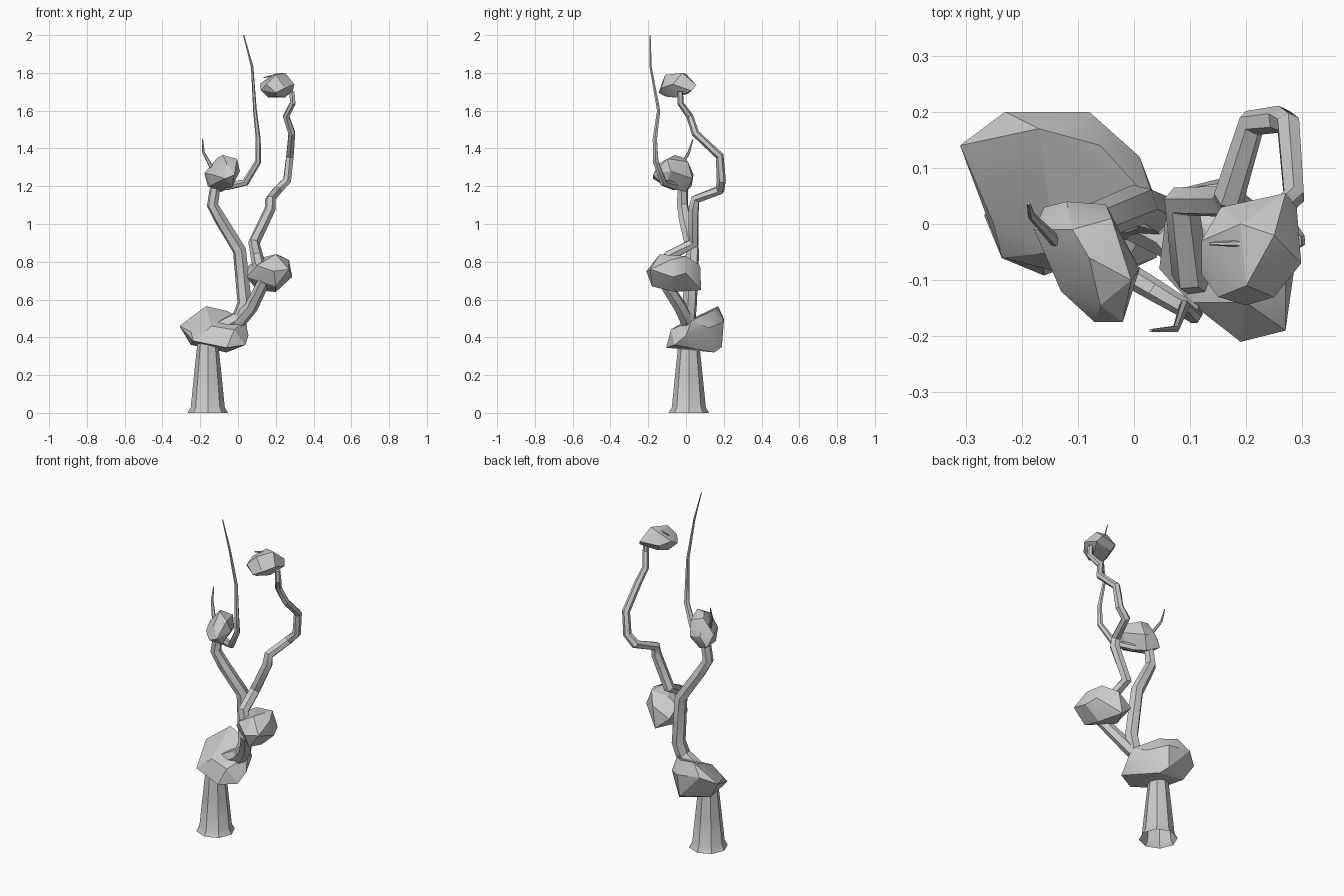
import bpy
import bmesh
import math

default_cube = bpy.data.objects.get("Cube")
if default_cube:
    bpy.data.objects.remove(default_cube, do_unlink=True)

# One plain grey for the whole tree
grey = bpy.data.materials.new("plain_grey")
grey.use_nodes = True
grey.diffuse_color = (0.6, 0.6, 0.6, 1)
grey.node_tree.nodes["Principled BSDF"].inputs["Base Color"].default_value = grey.diffuse_color


def finish(obj, angle):
    """Give the part its material and keep its facets crisp."""
    obj.data.materials.clear()
    obj.data.materials.append(grey)
    bpy.ops.object.select_all(action="DESELECT")
    obj.select_set(True)
    bpy.context.view_layer.objects.active = obj
    bpy.ops.object.shade_smooth_by_angle(angle=math.radians(angle))


def tube(name, points, sides=6, caps=True):
    """Faceted tapering tube through (x, y, z, radius) points."""
    curve = bpy.data.curves.new(name, "CURVE")
    curve.dimensions = "3D"
    curve.bevel_depth = 1
    curve.bevel_resolution = (sides - 4) // 2
    curve.use_fill_caps = caps
    spline = curve.splines.new("POLY")
    spline.points.add(len(points) - 1)
    for target, (x, y, z, radius) in zip(spline.points, points):
        target.co = (x, y, z, 1)
        target.radius = radius
    obj = bpy.data.objects.new(name, curve)
    bpy.context.collection.objects.link(obj)
    bpy.ops.object.select_all(action="DESELECT")
    obj.select_set(True)
    bpy.context.view_layer.objects.active = obj
    bpy.ops.object.convert(target="MESH")
    finish(bpy.context.view_layer.objects.active, 35)


def taper(path, start, end):
    """Add an evenly shrinking radius to each point of a path."""
    last = len(path) - 1
    return [(*p, start + (end - start) * i / last) for i, p in enumerate(path)]


def foliage(name, corners):
    """Chunky faceted leaf clump: the hull of its outermost corners."""
    bm = bmesh.new()
    for corner in corners:
        bm.verts.new(corner)
    hull = bmesh.ops.convex_hull(bm, input=bm.verts)
    spare = {g for g in hull["geom_interior"] + hull["geom_unused"]
             if isinstance(g, bmesh.types.BMVert)}
    bmesh.ops.delete(bm, geom=list(spare), context="VERTS")
    bmesh.ops.recalc_face_normals(bm, faces=bm.faces)
    mesh = bpy.data.meshes.new(name)
    bm.to_mesh(mesh)
    bm.free()
    obj = bpy.data.objects.new(name, mesh)
    bpy.context.collection.objects.link(obj)
    finish(obj, 25)


# Trunk with flared, open foot
tube("trunk", [(-.16, .015, 0, .107), (-.16, .015, .03, .09),
               (-.16, .015, .2, .073), (-.16, .015, .37, .055)], sides=8, caps=False)
tube("trunk_bend", taper([(-.16, .015, .36), (-.1, .02, .44), (.02, .01, .51)], .052, .04))

# Main branches
tube("left_branch", taper([(0, .01, .48), (.035, .02, .58), (.008, .035, .86),
                           (-.09, -.005, 1.02), (-.135, -.018, 1.1),
                           (-.12, -.018, 1.2)], .042, .028))
tube("right_branch", taper([(0, .01, .48), (.07, -.03, .56),
                            (.14, -.12, .7)], .04, .032))
tube("tall_right_branch", taper([
    (.12, -.1, .74), (.1, -.09, .83), (.085, .04, .9), (.17, .04, 1.08),
    (.17, .05, 1.13), (.21, .18, 1.18), (.26, .187, 1.23), (.275, .178, 1.36),
    (.285, .05, 1.48), (.255, .02, 1.57), (.29, -.03, 1.64),
    (.285, -.03, 1.7)], .035, .015))

# Thin shoots
tube("tall_shoot", taper([
    (-.06, -.06, 1.2), (.04, -.12, 1.22), (.107, -.16, 1.33), (.107, -.165, 1.45),
    (.09, -.145, 1.6), (.075, -.187, 1.83), (.03, -.19, 2)], .023, .003))
tube("left_twig", taper([(-.14, -.03, 1.3), (-.183, .015, 1.38),
                         (-.188, .037, 1.45)], .011, .003))
tube("top_twig", taper([(.23, -.035, 1.79), (.18, -.035, 1.785),
                        (.135, -.035, 1.775)], .008, .003))

# Leaf clumps from bottom to top
foliage("lower_foliage", [
    (-.31, .14, .46), (-.23, .2, .5), (-.17, .17, .565), (-.08, .2, .48),
    (-.06, .14, .54), (.01, .12, .45), (.04, .03, .49), (.055, 0, .41),
    (.04, -.06, .36), (-.06, -.105, .345), (-.02, -.08, .44), (-.235, -.06, .38),
    (-.25, 0, .43), (-.14, -.05, .46), (-.06, .15, .32), (-.09, .19, .35),
    (-.25, .12, .36)])
foliage("right_foliage", [
    (.19, -.21, .75), (.27, -.19, .76), (.2, -.18, .67), (.045, -.08, .72),
    (.055, 0, .78), (.07, .06, .72), (.15, .08, .65), (.17, .075, .78),
    (.265, 0, .74), (.287, -.07, .72), (.2, -.14, .84), (.27, -.08, .81),
    (.23, 0, .83), (.2, -.06, .64), (.1, -.03, .65), (.12, 0, .82), (.1, -.14, .78)])
foliage("left_foliage", [
    (-.16, .03, 1.2), (-.12, .04, 1.26), (-.05, .035, 1.24), (-.02, -.175, 1.26),
    (-.07, -.175, 1.24), (.01, -.08, 1.28), (-.005, -.1, 1.345), (-.06, -.145, 1.32),
    (-.08, -.06, 1.365), (-.11, -.01, 1.35), (-.178, -.01, 1.27), (-.15, -.07, 1.2),
    (-.13, -.12, 1.26), (-.09, 0, 1.17), (-.03, -.11, 1.2), (-.04, .01, 1.33)])
foliage("top_foliage", [
    (.12, -.09, 1.71), (.12, -.03, 1.745), (.155, .03, 1.73), (.27, .055, 1.735),
    (.29, .03, 1.705), (.298, -.07, 1.74), (.25, -.13, 1.72), (.2, -.145, 1.695),
    (.15, -.13, 1.74), (.2, -.11, 1.79), (.25, -.02, 1.8), (.19, 0, 1.795),
    (.16, -.06, 1.67), (.2, -.11, 1.675), (.25, -.05, 1.67), (.18, .01, 1.69)])
